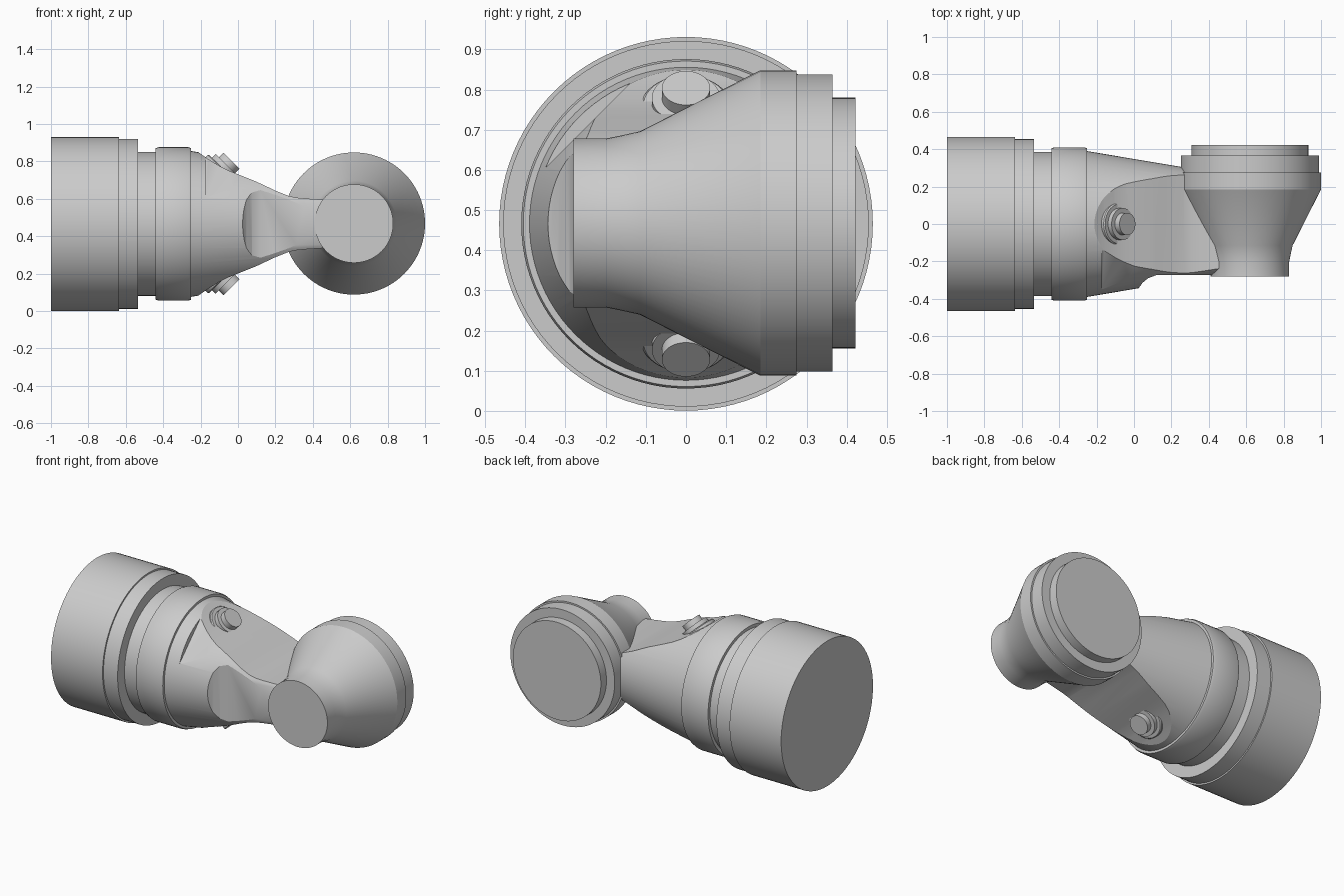
import bpy, bmesh, math
from mathutils import Vector, Matrix

if "Cube" in bpy.data.objects:
    bpy.data.objects.remove(bpy.data.objects["Cube"], do_unlink=True)

AXIS_Z = 0.466

grey = bpy.data.materials.new("light grey")
grey.use_nodes = True
colour = (0.6, 0.6, 0.6, 1)
grey.diffuse_color = colour
grey.node_tree.nodes["Principled BSDF"].inputs["Base Color"].default_value = colour


def make_object(name, bm):
    bmesh.ops.recalc_face_normals(bm, faces=bm.faces)
    mesh = bpy.data.meshes.new(name)
    bm.to_mesh(mesh)
    bm.free()
    mesh.materials.append(grey)
    obj = bpy.data.objects.new(name, mesh)
    bpy.context.collection.objects.link(obj)
    return obj


def smooth(obj):
    bpy.ops.object.select_all(action='DESELECT')
    obj.select_set(True)
    bpy.context.view_layer.objects.active = obj
    bpy.ops.object.shade_smooth_by_angle(angle=math.radians(25))


def lathe(name, profile, centre, axis, steps=96):
    """Turn (distance along axis, radius) points about an axis."""
    bm = bmesh.new()
    verts = [bm.verts.new((r, 0, d)) for d, r in profile]
    edges = [bm.edges.new(pair) for pair in zip(verts, verts[1:])]
    bmesh.ops.spin(bm, geom=verts + edges, cent=(0, 0, 0), axis=(0, 0, 1),
                   angle=math.tau, steps=steps)
    bmesh.ops.remove_doubles(bm, verts=bm.verts, dist=1e-5)
    turn = Vector((0, 0, 1)).rotation_difference(Vector(axis)).to_matrix().to_4x4()
    bm.transform(Matrix.Translation(centre) @ turn)
    return make_object(name, bm)


def prism(name, points, direction):
    """Extrude a closed outline along a direction."""
    bm = bmesh.new()
    face = bm.faces.new([bm.verts.new(p) for p in points])
    new = bmesh.ops.extrude_face_region(bm, geom=[face])["geom"]
    bmesh.ops.translate(bm, vec=direction,
                        verts=[v for v in new if isinstance(v, bmesh.types.BMVert)])
    return make_object(name, bm)


def carve(obj, cutter, operation):
    mod = obj.modifiers.new("carve", 'BOOLEAN')
    mod.object, mod.operation, mod.solver = cutter, operation, 'EXACT'
    bpy.context.view_layer.objects.active = obj
    bpy.ops.object.modifier_apply(modifier=mod.name)
    bpy.data.objects.remove(cutter, do_unlink=True)


# Stepped main housing
housing = lathe("main_housing", [
    (-1, 0), (-1, 0.465), (-0.635, 0.465), (-0.635, 0.455), (-0.535, 0.455),
    (-0.535, 0.385), (-0.44, 0.385), (-0.44, 0.405), (-0.425, 0.41),
    (-0.265, 0.41), (-0.25, 0.405), (-0.25, 0)], (0, 0, AXIS_Z), (1, 0, 0))
smooth(housing)

# Tapered arm, pinched from above and below
arm = lathe("tapered_arm", [(-0.3, 0), (-0.3, 0.398), (0.6, 0.247), (0.6, 0)],
            (0, 0, AXIS_Z), (1, 0, 0))
side = [(-0.4, 0.45), (-0.25, 0.41), (-0.2, 0.375), (-0.16, 0.347), (-0.1, 0.31),
        (-0.05, 0.285), (0, 0.265), (0.1, 0.225), (0.2, 0.178), (0.27, 0.15),
        (0.31, 0.141), (0.36, 0.136), (0.45, 0.13), (0.7, 0.13)]
outline = [(x, -1, AXIS_Z + h) for x, h in side]
outline += [(x, -1, AXIS_Z - h) for x, h in reversed(side)]
carve(arm, prism("pinch_cutter", outline, (0, 2, 0)), 'INTERSECT')

# Front flat with a run-out
front = [(0.02, -0.6), (0.02, -0.35), (0.045, -0.315), (0.075, -0.29),
         (0.12, -0.273), (0.7, -0.273), (0.7, -0.6)]
carve(arm, prism("front_cutter", [(x, y, 0) for x, y in front], (0, 0, 1)), 'DIFFERENCE')

# Two opposed diagonal flats
for s in (1, -1):
    bm = bmesh.new()
    bmesh.ops.create_cube(bm, size=1)
    bm.transform(Matrix.Translation((0, 0, AXIS_Z))
                 @ Matrix.Rotation(math.radians(45 if s > 0 else 225), 4, 'X')
                 @ Matrix.Translation((0.33, 0, 0.846)))
    carve(arm, make_object("diagonal_cutter", bm), 'DIFFERENCE')
smooth(arm)

# Flared cross joint
joint = lathe("flared_joint", [
    (-0.28, 0), (-0.28, 0.21), (-0.2, 0.21), (-0.16, 0.218), (-0.115, 0.228),
    (0.185, 0.38), (0.275, 0.38), (0.275, 0.37), (0.365, 0.37),
    (0.365, 0.312), (0.422, 0.312), (0.422, 0)], (0.62, 0, AXIS_Z + 0.002), (0, 1, 0))
smooth(joint)

# Slanted bolts with washers, above and below
for s, label in ((1, "upper"), (-1, "lower")):
    bolt = lathe(label + "_bolt", [
        (-0.16, 0), (-0.16, 0.112), (-0.068, 0.112), (-0.062, 0.106), (-0.062, 0.085),
        (-0.035, 0.085), (-0.035, 0.06), (0, 0.06), (0, 0)],
        (-0.035, 0, AXIS_Z + s * 0.338), (1, 0, s), 48)
    smooth(bolt)
